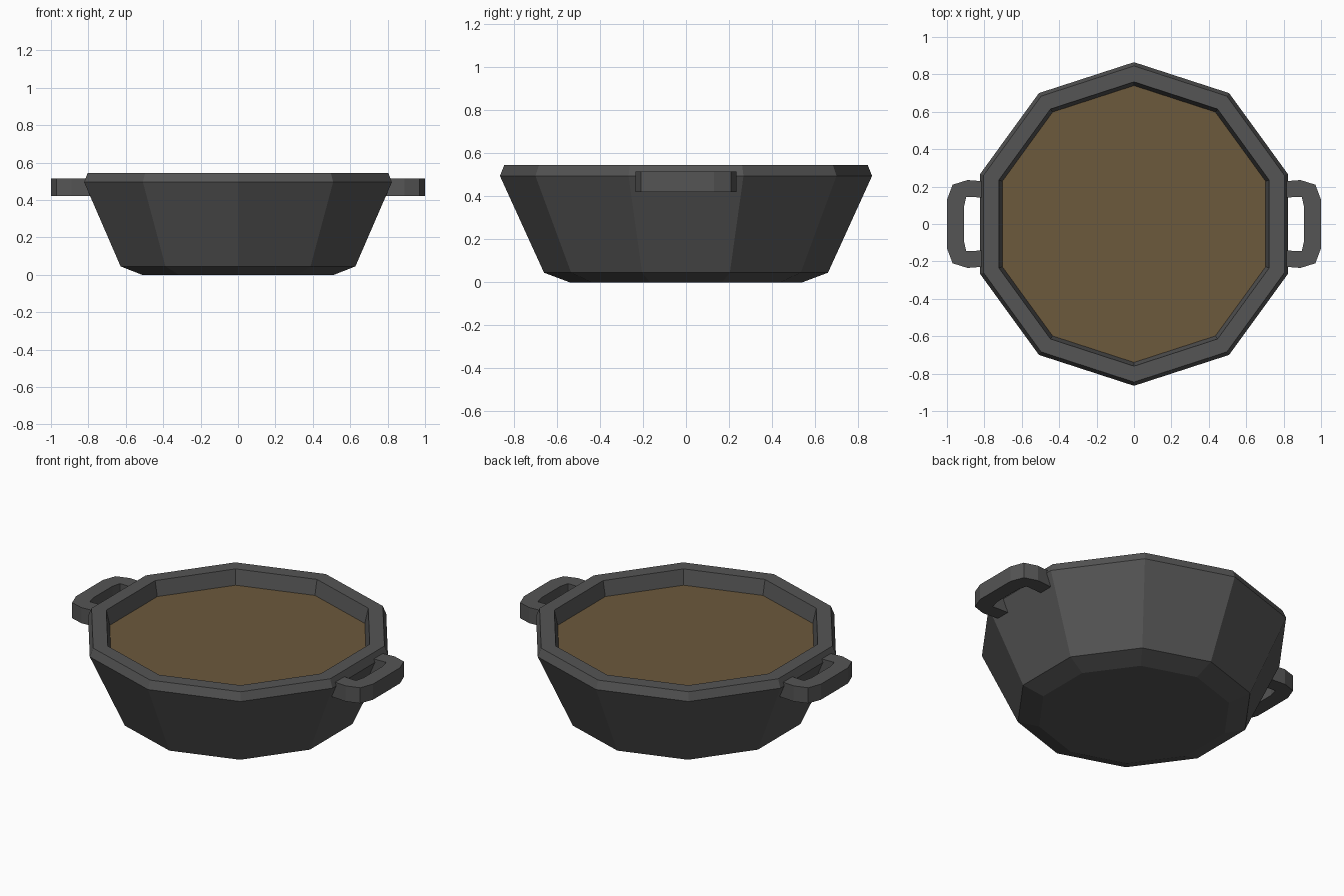
import bpy, bmesh
from math import cos, sin, radians

if "Cube" in bpy.data.objects:
    bpy.data.objects.remove(bpy.data.objects["Cube"])

SIDES = 10


def material(name, rgb):
    m = bpy.data.materials.new(name)
    m.diffuse_color = (*rgb, 1)
    m.use_nodes = True
    m.node_tree.nodes["Principled BSDF"].inputs["Base Color"].default_value = m.diffuse_color
    return m


def finish(name, bm, mat):
    bmesh.ops.recalc_face_normals(bm, faces=bm.faces)
    mesh = bpy.data.meshes.new(name)
    bm.to_mesh(mesh)
    bm.free()
    mesh.materials.append(mat)
    obj = bpy.data.objects.new(name, mesh)
    bpy.context.collection.objects.link(obj)
    return obj


def ring(bm, r, z):
    step = 360 / SIDES
    return [bm.verts.new((r * cos(radians(90 + step * i)),
                          r * sin(radians(90 + step * i)), z)) for i in range(SIDES)]


def bridge(bm, a, b):
    n = len(a)
    for i in range(n):
        j = (i + 1) % n
        bm.faces.new((a[i], a[j], b[j], b[i]))


iron = material("iron", (0.09, 0.09, 0.09))
soup_brown = material("soup_brown", (0.15, 0.10, 0.045))

# Pot body: ten-sided revolved profile (radius, height), outside then over the rim
SOUP_Z = 0.455
profile = [(0.54, 0), (0.66, 0.045), (0.865, 0.495), (0.845, 0.545),
           (0.76, 0.545), (0.74, SOUP_Z)]
bm = bmesh.new()
rings = [ring(bm, r, z) for r, z in profile]
bm.faces.new(rings[0])
for a, b in zip(rings, rings[1:]):
    bridge(bm, a, b)
finish("pot_body", bm, iron)

# Soup surface
bm = bmesh.new()
bm.faces.new(ring(bm, 0.74, SOUP_Z))
finish("soup", bm, soup_brown)

# Handles: swept bracket from outer and inner outlines, mirrored across x
half_outer = [(0.76, 0.225), (0.89, 0.235), (0.97, 0.21), (1.0, 0.13)]
half_inner = [(0.76, 0.14), (0.895, 0.145), (0.897, 0.143), (0.91, 0.09)]


def full(half):
    return half + [(x, -y) for x, y in reversed(half)]


for side, name in ((1, "right_handle"), (-1, "left_handle")):
    bm = bmesh.new()
    sections = []
    for (ox, oy), (ix, iy) in zip(full(half_outer), full(half_inner)):
        sections.append([bm.verts.new((side * x, y, z)) for x, y, z in
                         ((ox, oy, 0.42), (ox, oy, 0.515), (ix, iy, 0.515), (ix, iy, 0.42))])
    for a, b in zip(sections, sections[1:]):
        bridge(bm, a, b)
    bm.faces.new(sections[0])
    bm.faces.new(sections[-1])
    finish(name, bm, iron)
